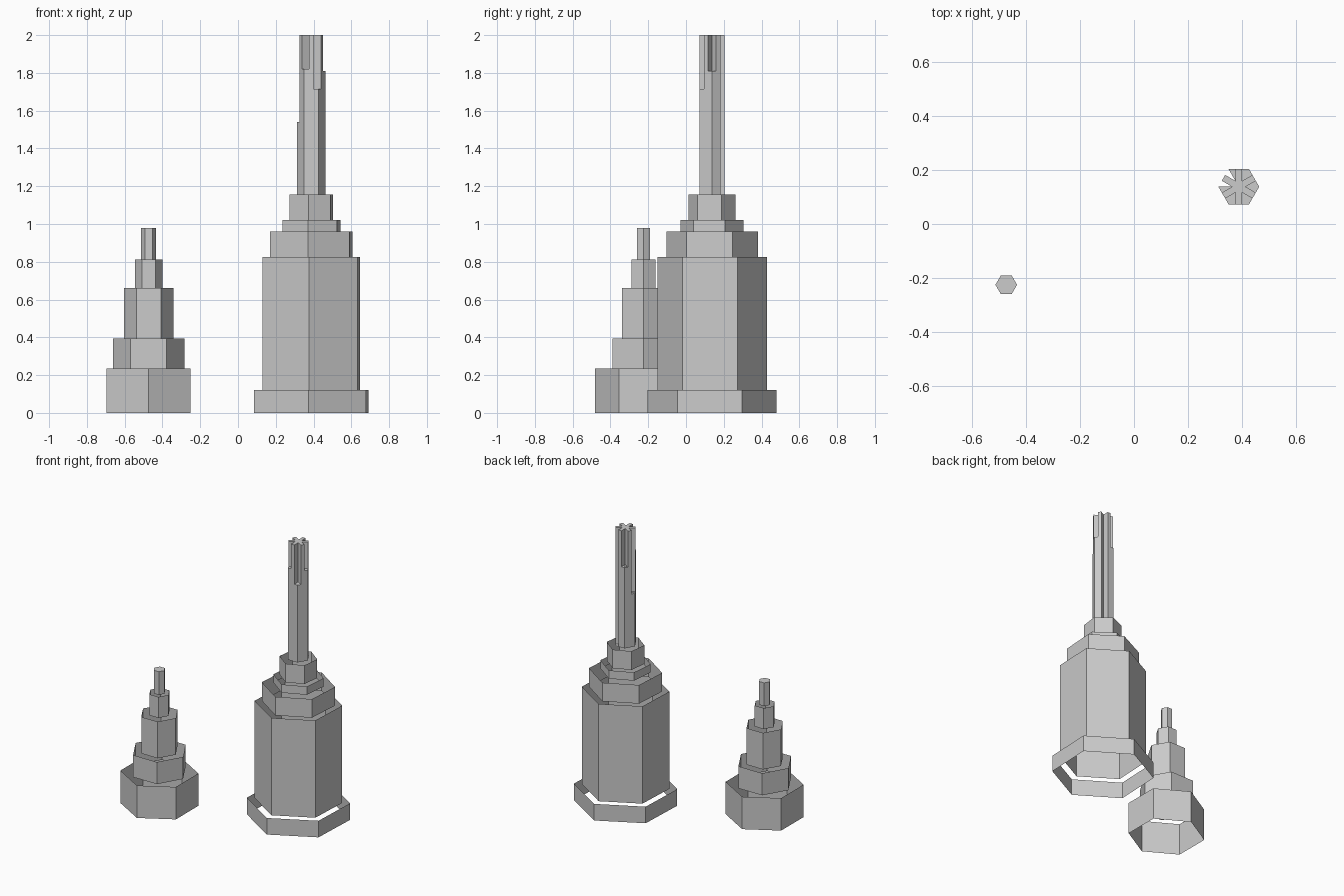
import bpy
from math import cos, sin, radians

if "Cube" in bpy.data.objects:
    bpy.data.objects.remove(bpy.data.objects["Cube"])


def add_mesh(name, verts, faces):
    me = bpy.data.meshes.new(name)
    me.from_pydata(verts, [], faces)
    me.update()
    ob = bpy.data.objects.new(name, me)
    bpy.context.collection.objects.link(ob)
    return ob


def polar(c, r, deg):
    return (c[0] + r * cos(radians(deg)), c[1] + r * sin(radians(deg)))


def hex_tier(name, c, r, turn, z0, z1, cap=False):
    """Open six-sided wall, optionally with a roof."""
    ring = [polar(c, r, turn + 60 * i) for i in range(6)]
    verts = [(x, y, z) for z in (z0, z1) for x, y in ring]
    faces = [(i, (i + 1) % 6, (i + 1) % 6 + 6, i + 6) for i in range(6)]
    if cap:
        faces.append(tuple(range(6, 12)))
    return add_mesh(name, verts, faces)


# Small tower: radius, rotation, bottom, top
SMALL = (-0.473, -0.225)
for n, (r, turn, z0, z1) in enumerate([
        (0.257, 30, 0, 0.235), (0.19, 0, 0.235, 0.395), (0.131, 0, 0.395, 0.66),
        (0.072, 0, 0.66, 0.812), (0.04, 0, 0.812, 0.98)]):
    hex_tier(f"small_tower_tier_{n + 1}", SMALL, r, turn, z0, z1, cap=(n == 4))

# Large tower: each tier twists a little further
LARGE = (0.388, 0.138)
for n, (r, turn, z0, z1) in enumerate([
        (0.342, 27.7, 0, 0.12), (0.29, 27.5, 0.12, 0.825), (0.243, 26.2, 0.825, 0.96),
        (0.168, 24, 0.96, 1.02), (0.126, 23, 1.02, 1.155)]):
    hex_tier(f"large_tower_tier_{n + 1}", LARGE, r, turn, z0, z1)


def fluted_spire(c, r, w, z0, z1, floors):
    """Six-armed spire; the flute at each corner stops at its own height."""
    verts, faces = [], []

    def face(*pts):
        faces.append(tuple(range(len(verts), len(verts) + len(pts))))
        verts.extend(pts)

    def wall(p, q, a, b):
        if b - a > 1e-4:
            face((*p, a), (*q, a), (*q, b), (*p, b))

    t = 0.5 - w / r  # share of a hexagon edge from corner to arm
    corner = [polar(c, r, 60 * i) for i in range(6)]
    inner = [polar(c, 2 * w, 60 * i) for i in range(6)]

    def mix(p, q):
        return (p[0] + (q[0] - p[0]) * t, p[1] + (q[1] - p[1]) * t)

    star = []
    for i, (h, shape) in enumerate(floors):
        k, prev, nxt = corner[i], corner[i - 1], corner[(i + 1) % 6]
        a, b = mix(k, prev), mix(k, nxt)
        # outer corner below the flute, flute walls above it
        wall(a, k, z0, h)
        wall(k, b, z0, h)
        wall(a, inner[i], h, z1)
        wall(inner[i], b, h, z1)
        # arm end
        wall(b, mix(nxt, k), z0, z1)
        # flute floor
        pts = {"full": (inner[i], a, k, b), "first": (inner[i], a, k),
               "last": (inner[i], k, b)}[shape]
        face(*[(*p, h) for p in pts])
        star += [a, inner[i], b]
    face(*[(*p, z1) for p in star])
    return add_mesh("large_tower_spire", verts, faces)


fluted_spire(LARGE, 0.0755, 0.0125, 1.155, 2.0, [
    (1.81, "full"), (1.155, "full"), (1.74, "first"),
    (1.54, "last"), (1.82, "full"), (1.715, "full")])
